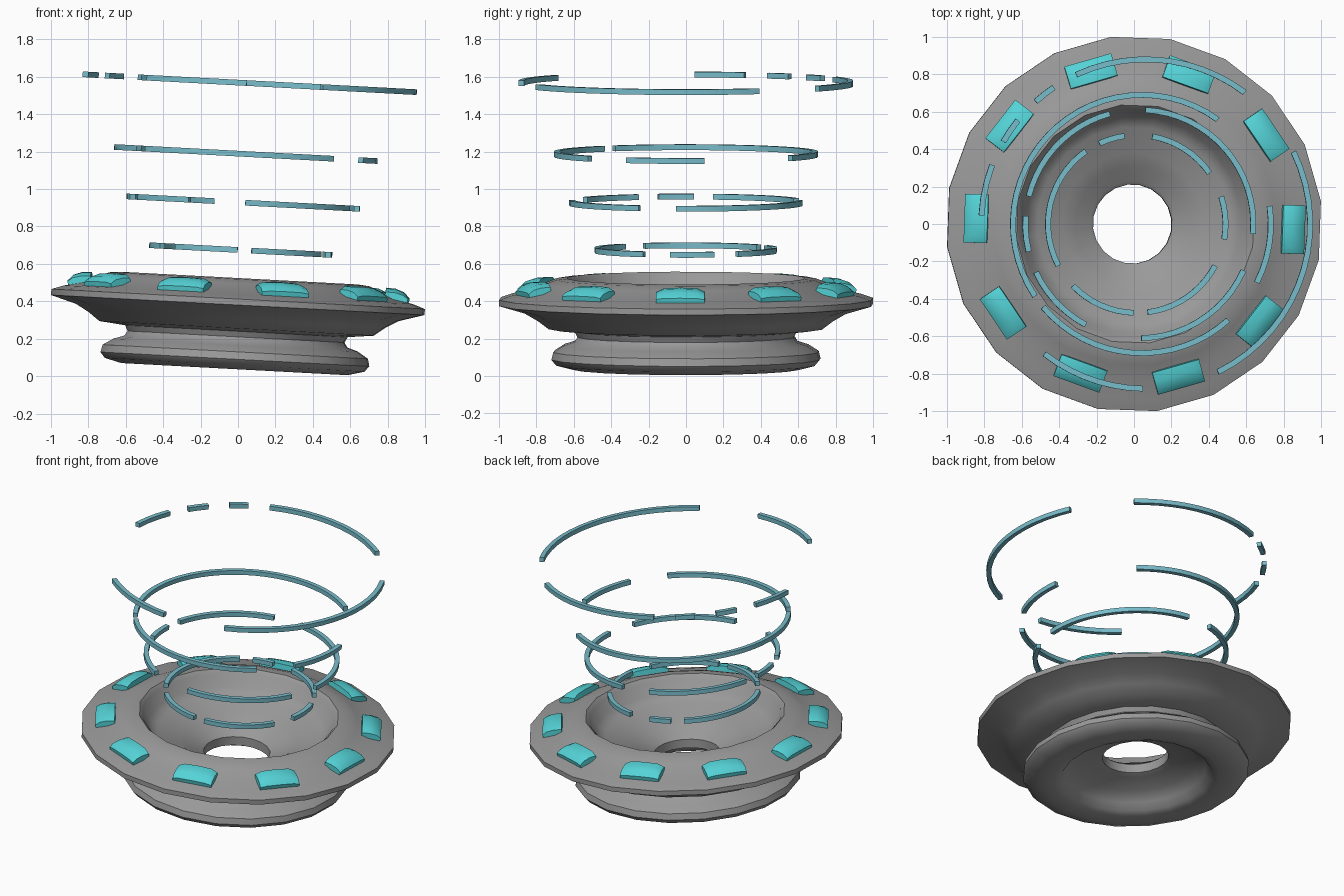
import bpy, bmesh
from math import radians, cos, sin, ceil
from mathutils import Matrix, Vector

cube = bpy.data.objects.get("Cube")
if cube:
    bpy.data.objects.remove(cube)

# Everything leans slightly about a point at rim height
PIVOT = Matrix.Translation((0, 0, 0.4))
LEAN = PIVOT @ Matrix.Rotation(0.0535, 4, 'Y') @ PIVOT.inverted()


def material(name, rgb):
    m = bpy.data.materials.new(name)
    m.use_nodes = True
    m.diffuse_color = (*rgb, 1)
    m.node_tree.nodes["Principled BSDF"].inputs["Base Color"].default_value = (*rgb, 1)
    return m


GREY = material("grey metal", (0.32, 0.32, 0.32))
CYAN = material("cyan lamp", (0.09, 0.65, 0.68))
BLUE = material("pale blue glow", (0.19, 0.51, 0.60))


def loft(name, sections, mat, closed=False, angle=35):
    """Skin a row of matching closed cross-sections."""
    bm = bmesh.new()
    rows = [[bm.verts.new(LEAN @ Vector(p)) for p in s] for s in sections]
    n = len(rows[0])
    pairs = list(zip(rows, rows[1:]))
    if closed:
        pairs.append((rows[-1], rows[0]))
    else:
        bm.faces.new(rows[0])
        bm.faces.new(rows[-1])
    for a, b in pairs:
        for i in range(n):
            j = (i + 1) % n
            bm.faces.new((a[i], a[j], b[j], b[i]))
    bmesh.ops.recalc_face_normals(bm, faces=bm.faces)
    mesh = bpy.data.meshes.new(name)
    bm.to_mesh(mesh)
    bm.free()
    mesh.materials.append(mat)
    ob = bpy.data.objects.new(name, mesh)
    bpy.context.collection.objects.link(ob)
    bpy.ops.object.select_all(action='DESELECT')
    ob.select_set(True)
    bpy.context.view_layer.objects.active = ob
    bpy.ops.object.shade_smooth_by_angle(angle=radians(angle))
    return ob


def turned(profile, deg):
    a = radians(deg)
    return [(r * cos(a), r * sin(a), z) for r, z in profile]


# Turned base: rim, lip, bowl, hole, hollow underside, foot and neck
base = [(1.007, 0.38), (1.007, 0.412), (0.94, 0.435), (0.84, 0.455), (0.76, 0.495),
        (0.70, 0.518), (0.64, 0.524), (0.615, 0.50), (0.58, 0.42), (0.52, 0.38),
        (0.38, 0.35), (0.31, 0.30), (0.23, 0.265), (0.212, 0.25), (0.212, 0.19),
        (0.25, 0.175), (0.38, 0.15), (0.45, 0.10), (0.48, 0.055), (0.53, 0.038),
        (0.61, 0.037), (0.70, 0.06), (0.725, 0.09), (0.715, 0.13), (0.66, 0.165),
        (0.60, 0.185), (0.585, 0.21), (0.60, 0.24), (0.74, 0.255), (0.80, 0.30),
        (0.87, 0.34)]
loft("base", [turned(base, 7 + 18 * k) for k in range(20)], GREY, closed=True, angle=42)

# Ten pillow-shaped lamps around the rim
lamp = [(0.905, 0.43), (0.912, 0.465), (0.885, 0.495), (0.84, 0.512),
        (0.79, 0.515), (0.782, 0.45)]
stations = [(-0.13, 0.7), (-0.09, 0.95), (0, 1), (0.09, 0.95), (0.13, 0.7)]
for k in range(10):
    turn = Matrix.Rotation(radians(36 * k - 2), 3, 'Z')
    sections = [[turn @ Vector((r, t, 0.44 + (z - 0.44) * s)) for r, z in lamp]
                for t, s in stations]
    loft(f"rim_lamp_{k + 1}", sections, CYAN, angle=40)

# Floating broken rings: radius, height, arcs in degrees
tiers = [
    (0.475, 0.674, [(98, 115), (35, 80), (-10, 18), (-83, -28), (-136, -92), (125, 208)]),
    (0.61, 0.928, [(-5, 87), (-89, -24), (205, 242), (176, 194), (105, 166)]),
    (0.69, 1.188, [(54, 214), (220, 312), (-27, 8)]),
    (0.88, 1.567, [(53, 115), (-64, 26), (232, 269), (159, 177), (141, 150), (124, 132)]),
]
for t, (radius, height, arcs) in enumerate(tiers):
    w, h = 0.015, 0.015
    bar = [(radius - w, height - h), (radius + w, height - h),
           (radius + w, height + h), (radius - w, height + h)]
    for k, (a, b) in enumerate(arcs):
        steps = ceil((b - a) / 6)
        loft(f"ring_{t + 1}_arc_{k + 1}",
             [turned(bar, a + (b - a) * i / steps) for i in range(steps + 1)], BLUE)
